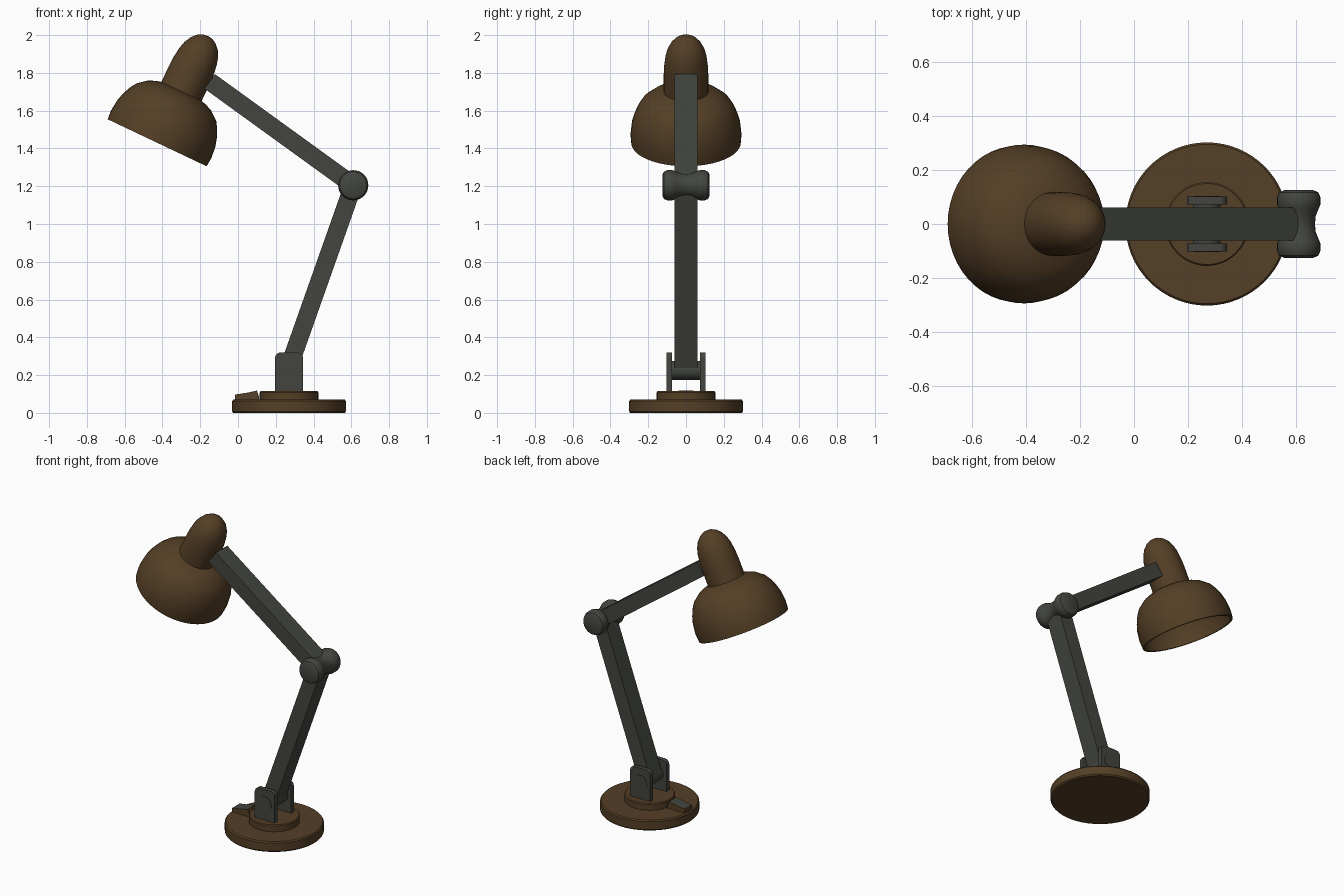
import bpy, bmesh, math
from mathutils import Vector, Matrix

if "Cube" in bpy.data.objects:
    bpy.data.objects.remove(bpy.data.objects["Cube"], do_unlink=True)


def material(name, rgb):
    m = bpy.data.materials.new(name)
    m.use_nodes = True
    m.diffuse_color = (*rgb, 1)
    node = next(n for n in m.node_tree.nodes if n.type == 'BSDF_PRINCIPLED')
    node.inputs["Base Color"].default_value = (*rgb, 1)
    return m


brown = material("brown enamel", (0.09, 0.05, 0.019))
grey = material("dark grey metal", (0.056, 0.060, 0.050))


def finish(name, bm, *mats, smooth=None):
    bmesh.ops.recalc_face_normals(bm, faces=bm.faces)
    me = bpy.data.meshes.new(name)
    bm.to_mesh(me)
    bm.free()
    ob = bpy.data.objects.new(name, me)
    bpy.context.collection.objects.link(ob)
    for m in mats:
        me.materials.append(m)
    if smooth:
        bpy.ops.object.select_all(action='DESELECT')
        ob.select_set(True)
        bpy.context.view_layer.objects.active = ob
        bpy.ops.object.shade_smooth_by_angle(angle=math.radians(smooth))


def lathe(name, profile, matrix, mat, steps=48, smooth=35):
    """Spin (radius, height) points around local z, then place the result."""
    bm = bmesh.new()
    verts = [bm.verts.new((r, 0, h)) for r, h in profile]
    edges = [bm.edges.new(pair) for pair in zip(verts, verts[1:])]
    bmesh.ops.spin(bm, geom=verts + edges, axis=(0, 0, 1), cent=(0, 0, 0),
                   steps=steps, angle=math.tau)
    bmesh.ops.remove_doubles(bm, verts=bm.verts, dist=1e-4)
    bmesh.ops.transform(bm, matrix=matrix, verts=bm.verts)
    finish(name, bm, mat, smooth=smooth)


def extrude_xz(outline, y0, y1):
    """Prism from an outline in the xz plane."""
    bm = bmesh.new()
    face = bm.faces.new([bm.verts.new((x, y0, z)) for x, z in outline])
    new = bmesh.ops.extrude_face_region(bm, geom=[face])["geom"]
    bmesh.ops.translate(bm, vec=(0, y1 - y0, 0),
                        verts=[v for v in new if isinstance(v, bmesh.types.BMVert)])
    bmesh.ops.recalc_face_normals(bm, faces=bm.faces)
    bm.normal_update()
    return bm


def arm(name, start, end, width=0.095, depth=0.122):
    """Square-ended bar between two (x, z) points."""
    a, b = Vector(start), Vector(end)
    along = (b - a).normalized()
    side = Vector((-along.y, along.x)) * width / 2
    bm = extrude_xz([a + side, b + side, b - side, a - side], -depth / 2, depth / 2)
    finish(name, bm, grey)


# Round foot with a raised centre
BASE_X = 0.27
foot = Matrix.Translation((BASE_X, 0, 0))
lathe("base_disc", [(0, 0), (0.295, 0), (0.302, 0.008), (0.302, 0.062),
                    (0.295, 0.07), (0, 0.07)], foot, brown, steps=64)
lathe("base_riser", [(0.155, 0.065), (0.155, 0.109), (0.15, 0.115), (0, 0.115)],
      foot, brown)

# Rocker switch: brown housing with a grey inset top
bm = extrude_xz([(-0.015, 0.065), (-0.015, 0.097), (0.05, 0.107), (0.1, 0.118),
                 (0.11, 0.09), (0.11, 0.065)], -0.04, 0.04)
tops = [f for f in bm.faces if f.normal.z > 0.5]
bmesh.ops.inset_region(bm, faces=tops, thickness=0.006)
for f in tops:
    f.material_index = 1
finish("switch", bm, brown, grey)

# Pair of bracket plates with rounded top corners
HALF, TOP, ROUND = 0.074, 0.32, 0.03
outline = [(BASE_X - HALF, 0.11), (BASE_X + HALF, 0.11)]
for sign, first in ((1, 0), (-1, 90)):
    for i in range(6):
        t = math.radians(first + 18 * i)
        outline.append((BASE_X + sign * (HALF - ROUND) + ROUND * math.cos(t),
                        TOP - ROUND + ROUND * math.sin(t)))
for label, y in (("back", 0.073), ("front", -0.102)):
    finish("bracket_" + label, extrude_xz(outline, y, y + 0.029), grey)

# Hinge pin through the brackets
turn = Matrix.Rotation(math.radians(90), 4, 'X')
pin = Matrix.Translation((BASE_X, 0, 0.225)) @ turn
lathe("hinge_pin", [(0, -0.104), (0.05, -0.104), (0.05, 0.104), (0, 0.104)],
      pin, grey, steps=32)

# Two arms and the spool-shaped elbow
ELBOW = (0.61, 1.205)
arm("lower_arm", (0.262, 0.22), ELBOW)
arm("upper_arm", (-0.15, 1.755), ELBOW)
half = [(0, 0.125), (0.055, 0.125), (0.072, 0.117), (0.08, 0.1),
        (0.08, 0.072), (0.073, 0.055), (0.063, 0.03), (0.06, 0)]
spool = half + [(r, -h) for r, h in reversed(half[:-1])]
lathe("elbow_spool", spool, Matrix.Translation((ELBOW[0], 0, ELBOW[1])) @ turn,
      grey, steps=32)

# Tilted head: open shade with an inner wall, and the domed lamp socket
head = Matrix.Translation((-0.428, 0, 1.43)) @ Matrix.Rotation(math.radians(25.4), 4, 'Y')
outer = [(0.29, 0), (0.294, 0.05), (0.287, 0.115), (0.274, 0.16), (0.257, 0.2),
         (0.234, 0.237), (0.186, 0.276), (0.15, 0.292), (0.11, 0.303)]
inner = [(r - 0.014, max(h - 0.01, 0)) for r, h in outer]
lathe("lamp_shade", [(0, 0.293)] + inner[::-1] + outer, head, brown)
lathe("lamp_socket", [(0.118, 0.285), (0.118, 0.4), (0.116, 0.45), (0.109, 0.505),
                      (0.098, 0.545), (0.08, 0.58), (0.055, 0.607), (0.028, 0.622),
                      (0, 0.626)], head, brown, steps=40)
